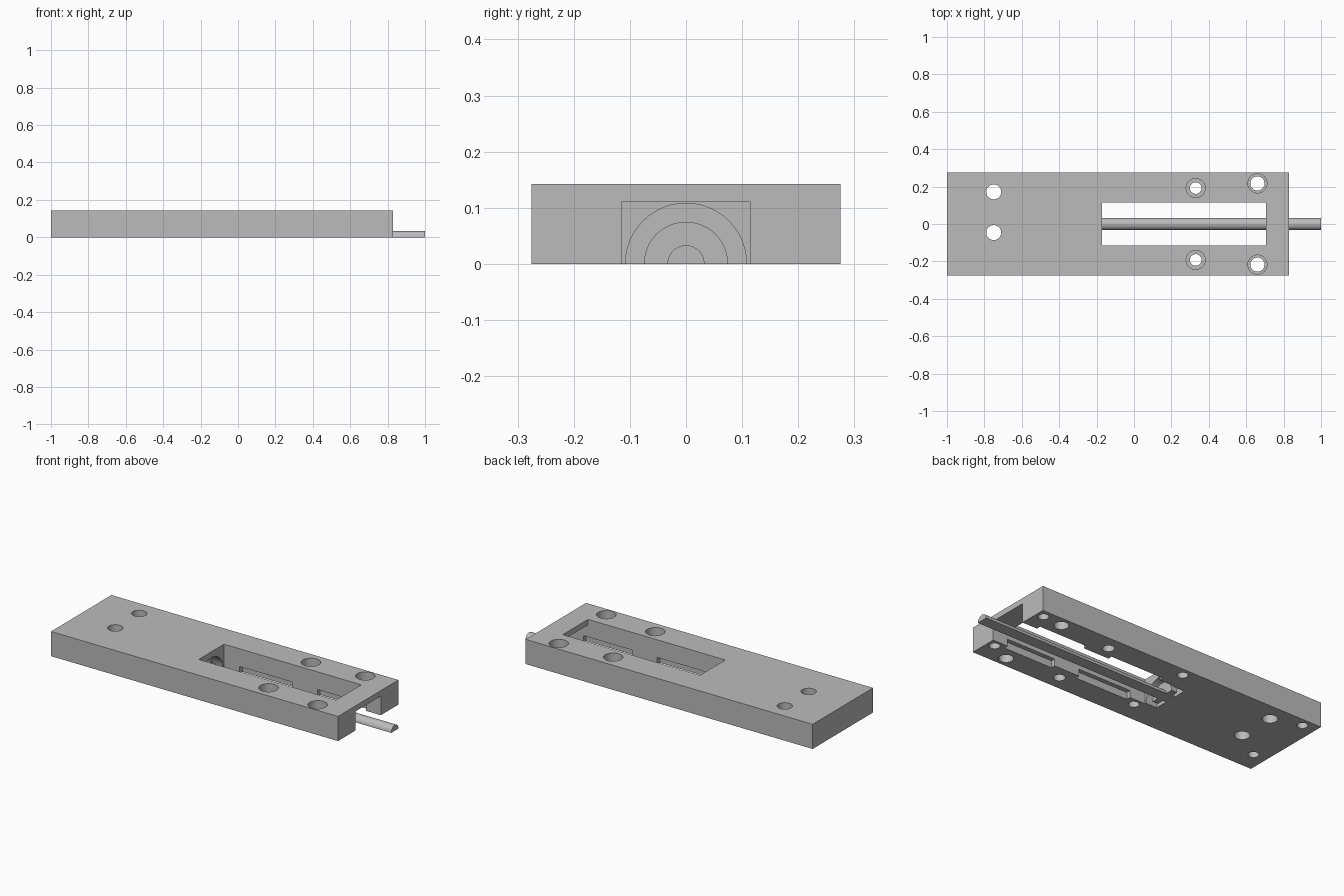
import bpy, bmesh, math
from mathutils import Matrix, Vector

cube = bpy.data.objects.get("Cube")
if cube:
    bpy.data.objects.remove(cube, do_unlink=True)

TOP = 0.142       # plate thickness
HALF = 0.275      # plate half width
SLOT = 0.115      # window half width

grey = bpy.data.materials.new("light_grey")
grey.use_nodes = True
colour = (0.5, 0.5, 0.5, 1)
grey.diffuse_color = colour
grey.node_tree.nodes["Principled BSDF"].inputs["Base Color"].default_value = colour


def add_object(name, bm):
    bmesh.ops.recalc_face_normals(bm, faces=bm.faces)
    mesh = bpy.data.meshes.new(name)
    bm.to_mesh(mesh)
    bm.free()
    mesh.materials.append(grey)
    obj = bpy.data.objects.new(name, mesh)
    bpy.context.collection.objects.link(obj)
    return obj


def box(name, x0, x1, y0, y1, z0, z1):
    bm = bmesh.new()
    mid = Vector((x0 + x1, y0 + y1, z0 + z1)) / 2
    size = Matrix.Diagonal((x1 - x0, y1 - y0, z1 - z0, 1))
    bmesh.ops.create_cube(bm, size=1, matrix=Matrix.Translation(mid) @ size)
    return add_object(name, bm)


def upright(name, x, y, radius, z0, z1):
    bm = bmesh.new()
    bmesh.ops.create_cone(bm, cap_ends=True, segments=40, radius1=radius, radius2=radius,
                          depth=z1 - z0, matrix=Matrix.Translation((x, y, (z0 + z1) / 2)))
    return add_object(name, bm)


def half_round(name, x0, x1, radius, drop=0):
    """Half cylinder along x, flat side down; drop extends it below the floor."""
    bm = bmesh.new()
    steps = 24
    points = [(radius * math.cos(math.pi * i / steps), radius * math.sin(math.pi * i / steps))
              for i in range(steps + 1)]
    if drop:
        points += [(-radius, -drop), (radius, -drop)]
    face = bm.faces.new([bm.verts.new((x0, y, z)) for y, z in points])
    new = bmesh.ops.extrude_face_region(bm, geom=[face])["geom"]
    moved = [v for v in new if isinstance(v, bmesh.types.BMVert)]
    bmesh.ops.translate(bm, verts=moved, vec=(x1 - x0, 0, 0))
    if face.is_valid and len([f for f in bm.faces if len(f.verts) > 4]) < 2:
        bm.faces.new([v for v in face.verts])
    return add_object(name, bm)


def select_only(obj):
    bpy.ops.object.select_all(action='DESELECT')
    obj.select_set(True)
    bpy.context.view_layer.objects.active = obj


def cut(target, cutter):
    cutter.hide_render = True
    mod = target.modifiers.new("cut", 'BOOLEAN')
    mod.operation, mod.solver, mod.object = 'DIFFERENCE', 'EXACT', cutter
    select_only(target)
    bpy.ops.object.modifier_apply(modifier=mod.name)
    bpy.data.objects.remove(cutter, do_unlink=True)


# Base plate
plate = box("base_plate", -1, 0.83, -HALF, HALF, 0, TOP)

# Window through the plate and the channel out of its end
cut(plate, box("window_cutter", -0.17, 0.705, -SLOT, SLOT, -0.1, 0.3))
cut(plate, box("channel_cutter", 0.6, 0.9, -SLOT, SLOT, -0.1, 0.11))

# Round seat for the collar in the inner end wall
cut(plate, half_round("seat_cutter", -0.24, -0.1, 0.108, drop=0.1))

# Shallow pockets under both long window edges
for x0, x1 in ((-0.07, 0.265), (0.425, 0.735)):
    for y in (-0.14, 0.1):
        cut(plate, box("pocket_cutter", x0, x1, y, y + 0.04, -0.1, 0.04))

# Counterbored screw holes, mirrored across the plate
for x, y, inner in ((0.33, 0.192, 0.031), (0.66, 0.217, 0.038)):
    for side in (-1, 1):
        cut(plate, upright("hole_cutter", x, side * y, inner, -0.1, 0.3))
        cut(plate, upright("counterbore_cutter", x, side * y, 0.051, 0.07, 0.3))

# Plain through holes
for y in (0.172, -0.046):
    cut(plate, upright("hole_cutter", -0.75, y, 0.04, -0.1, 0.3))

# Blind holes in the underside
for x in (-0.918, -0.13, 0.786):
    for y in (0.226, -0.157):
        cut(plate, upright("blind_cutter", x, y, 0.028, -0.1, 0.1))

# Half-round rod with its collar
rod = half_round("rod", -0.24, 1, 0.033)
collar = half_round("rod_collar", -0.22, -0.185, 0.075)

for part in (plate, rod, collar):
    select_only(part)
    bpy.ops.object.shade_smooth_by_angle(angle=math.radians(30))
